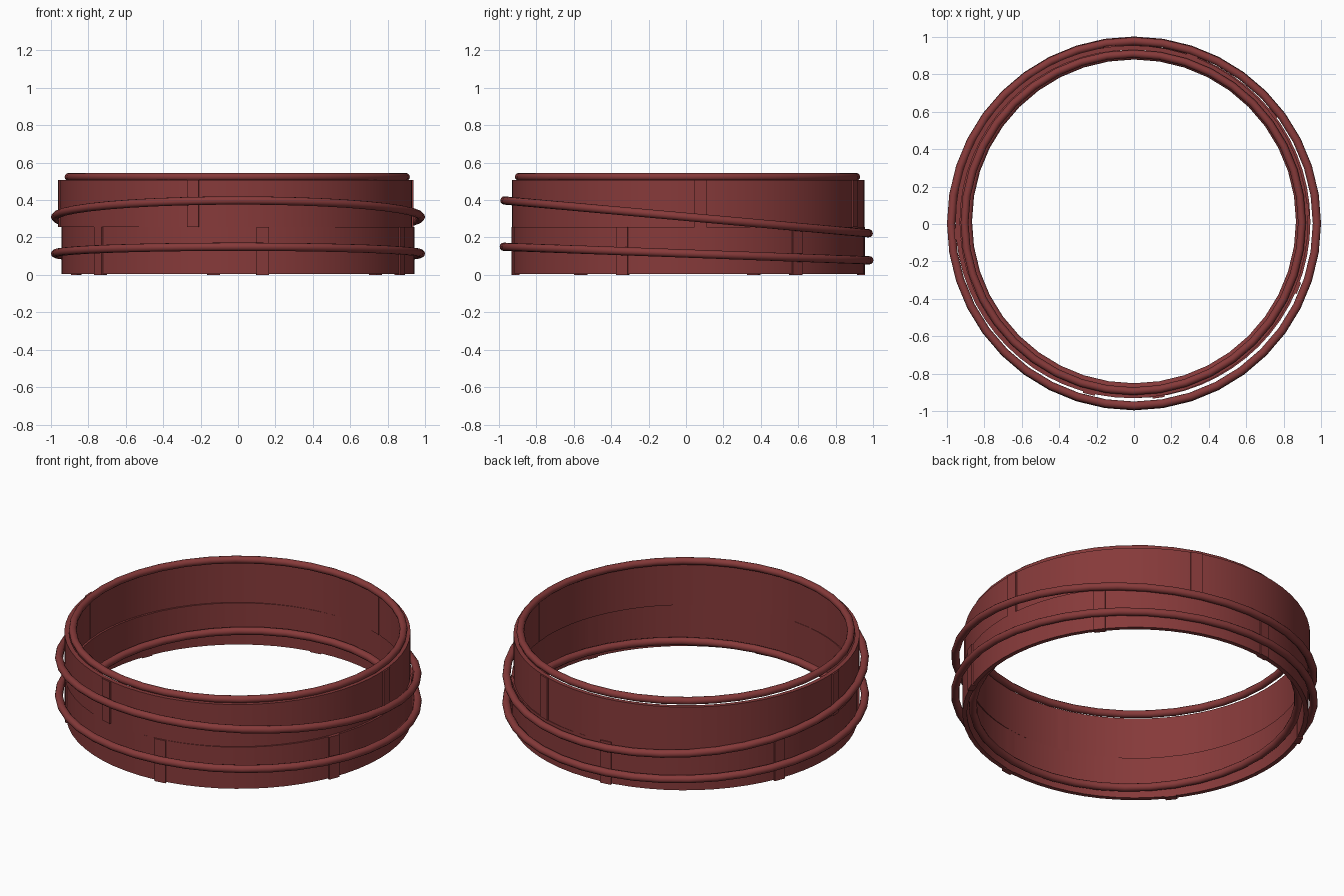
import bpy, bmesh, math

if "Cube" in bpy.data.objects:
    bpy.data.objects.remove(bpy.data.objects["Cube"])

red = bpy.data.materials.new("dark red")
red.diffuse_color = (0.24, 0.042, 0.042, 1)
red.use_nodes = True
red.node_tree.nodes["Principled BSDF"].inputs["Base Color"].default_value = red.diffuse_color


def finish(obj, name, angle=35):
    obj.name = name
    obj.data.materials.append(red)
    bpy.ops.object.select_all(action='DESELECT')
    obj.select_set(True)
    bpy.context.view_layer.objects.active = obj
    bpy.ops.object.shade_smooth_by_angle(angle=math.radians(angle))


def hoop(name, loc, major, minor, slope=0.0):
    """Round hoop, rising by slope towards the back."""
    bpy.ops.mesh.primitive_torus_add(
        location=loc, rotation=(math.atan(slope), 0, 0),
        major_radius=major, minor_radius=minor,
        major_segments=40, minor_segments=12)
    finish(bpy.context.object, name, 50)


def band(name, cx, cy, inner, outer, z0, z1, n=64):
    """Hollow cylindrical wall with a rectangular section."""
    bm = bmesh.new()
    section = [(inner, z0), (outer, z0), (outer, z1), (inner, z1)]
    rings = []
    for i in range(n):
        a = 2 * math.pi * i / n
        rings.append([bm.verts.new((cx + r * math.cos(a), cy + r * math.sin(a), z))
                      for r, z in section])
    for i in range(n):
        p, q = rings[i], rings[(i + 1) % n]
        for j in range(4):
            k = (j + 1) % 4
            bm.faces.new((p[j], q[j], q[k], p[k]))
    bmesh.ops.recalc_face_normals(bm, faces=bm.faces)
    mesh = bpy.data.meshes.new(name)
    bm.to_mesh(mesh)
    bm.free()
    obj = bpy.data.objects.new(name, mesh)
    bpy.context.collection.objects.link(obj)
    finish(obj, name)


def slat(name, angle, cx, cy, radius, depth, z0, z1):
    """Upright strip set through the wall at an angle in degrees."""
    a = math.radians(angle)
    bpy.ops.mesh.primitive_cube_add(
        size=1, rotation=(0, 0, a),
        location=(cx + radius * math.cos(a), cy + radius * math.sin(a), (z0 + z1) / 2))
    obj = bpy.context.object
    obj.scale = (depth, 0.065, z1 - z0)
    finish(obj, name)


# Stacked walls
band("lower_wall", 0.0, 0.012, 0.918, 0.943, 0.005, 0.255)
band("upper_wall", -0.012, 0.012, 0.918, 0.943, 0.255, 0.508)

# Joining slats
for i in range(6):
    slat("lower_slat", -22 + 60 * i, 0.0, 0.012, 0.933, 0.035, 0.0, 0.255)
for angle in (4, 70, 184, -104):
    slat("upper_slat", angle, -0.012, 0.012, 0.933, 0.035, 0.255, 0.506)

# Rim, inner hoop and the two tilted outer hoops
hoop("top_rim", (-0.004, 0.008, 0.524), 0.902, 0.021)
hoop("inner_hoop", (0, 0.014, 0.075), 0.888, 0.022, 0.035)
hoop("upper_outer_hoop", (0, 0.003, 0.31), 0.978, 0.022, -0.09)
hoop("lower_outer_hoop", (0, 0.003, 0.114), 0.978, 0.022, -0.037)
